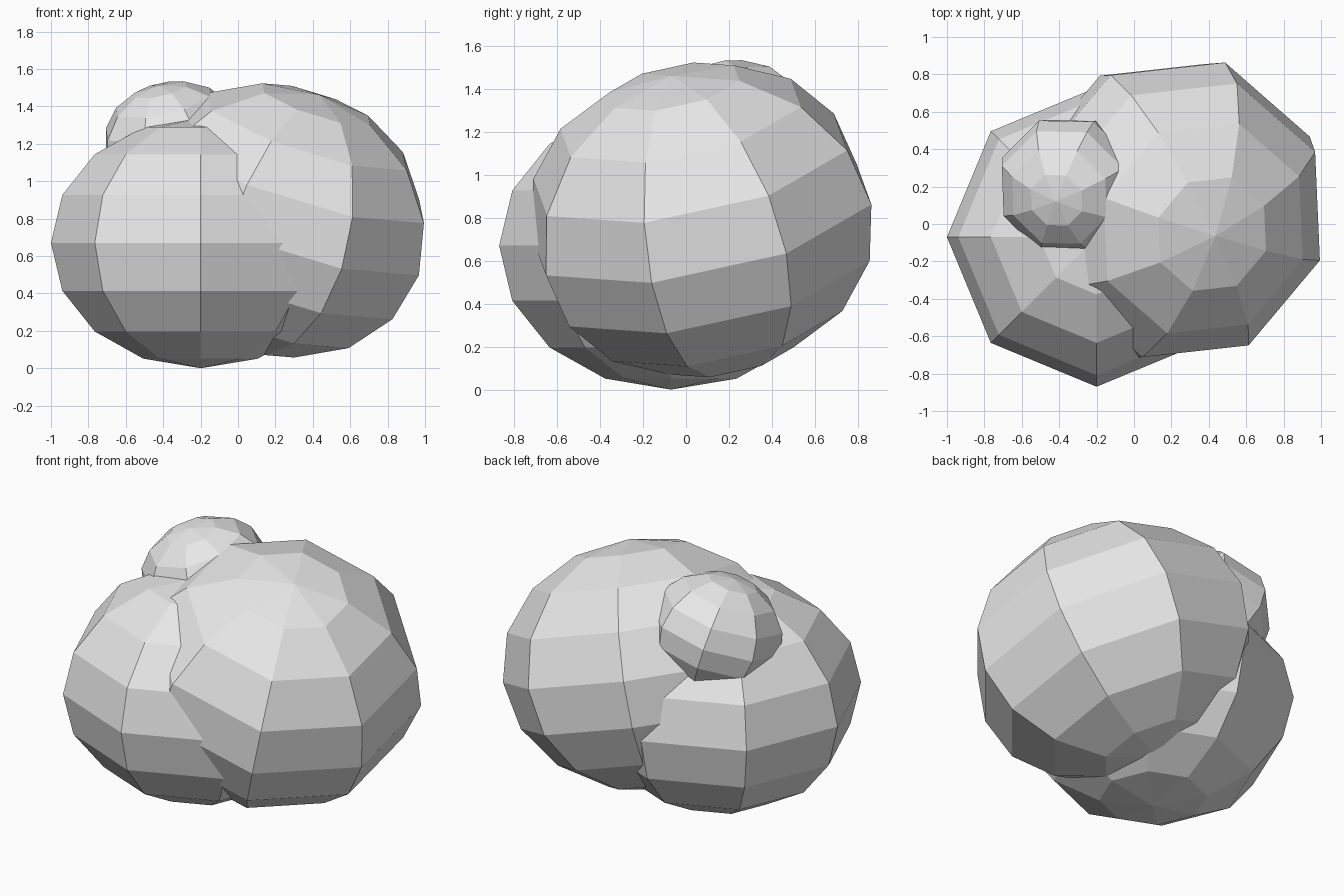
import bpy
from mathutils import Matrix, Vector

cube = bpy.data.objects.get("Cube")
if cube:
    bpy.data.objects.remove(cube, do_unlink=True)

stone = bpy.data.materials.new("light_grey_stone")
stone.use_nodes = True
colour = (0.8, 0.8, 0.8, 1.0)
stone.diffuse_color = colour
stone.node_tree.nodes["Principled BSDF"].inputs["Base Color"].default_value = colour


def boulder(name, centre, radius, height, pole, seam):
    """Flat-shaded squashed sphere; pole is its axis, seam faces its first meridian."""
    n = Vector(pole).normalized()
    u = Vector(seam)
    u = (u - n * u.dot(n)).normalized()
    v = n.cross(u)
    bpy.ops.mesh.primitive_uv_sphere_add(segments=8, ring_count=8, radius=1)
    obj = bpy.context.object
    obj.name = name
    turn = Matrix((u, v, n)).transposed().to_4x4()
    obj.matrix_world = (Matrix.Translation(centre) @ turn
                        @ Matrix.Diagonal((radius, radius, height, 1)))
    obj.data.materials.append(stone)
    bpy.ops.object.shade_flat()
    return obj


# Upright boulder at the front right
boulder("front_boulder", (-0.2, -0.07, 0.67), 0.8, 0.67, (0, 0, 1), (1, 0, 0))
# Largest boulder, tilted, on the left
boulder("large_boulder", (0.215, 0.072, 0.79), 0.84, 0.72,
        (0.305, -0.19, 0.933), (0.902, -0.28, -0.333))
# Small boulder resting on top
boulder("small_boulder", (-0.35, 0.2, 1.2), 0.39, 0.33,
        (-0.21, -0.24, 0.95), (0.36, 0.93, 0.32))
